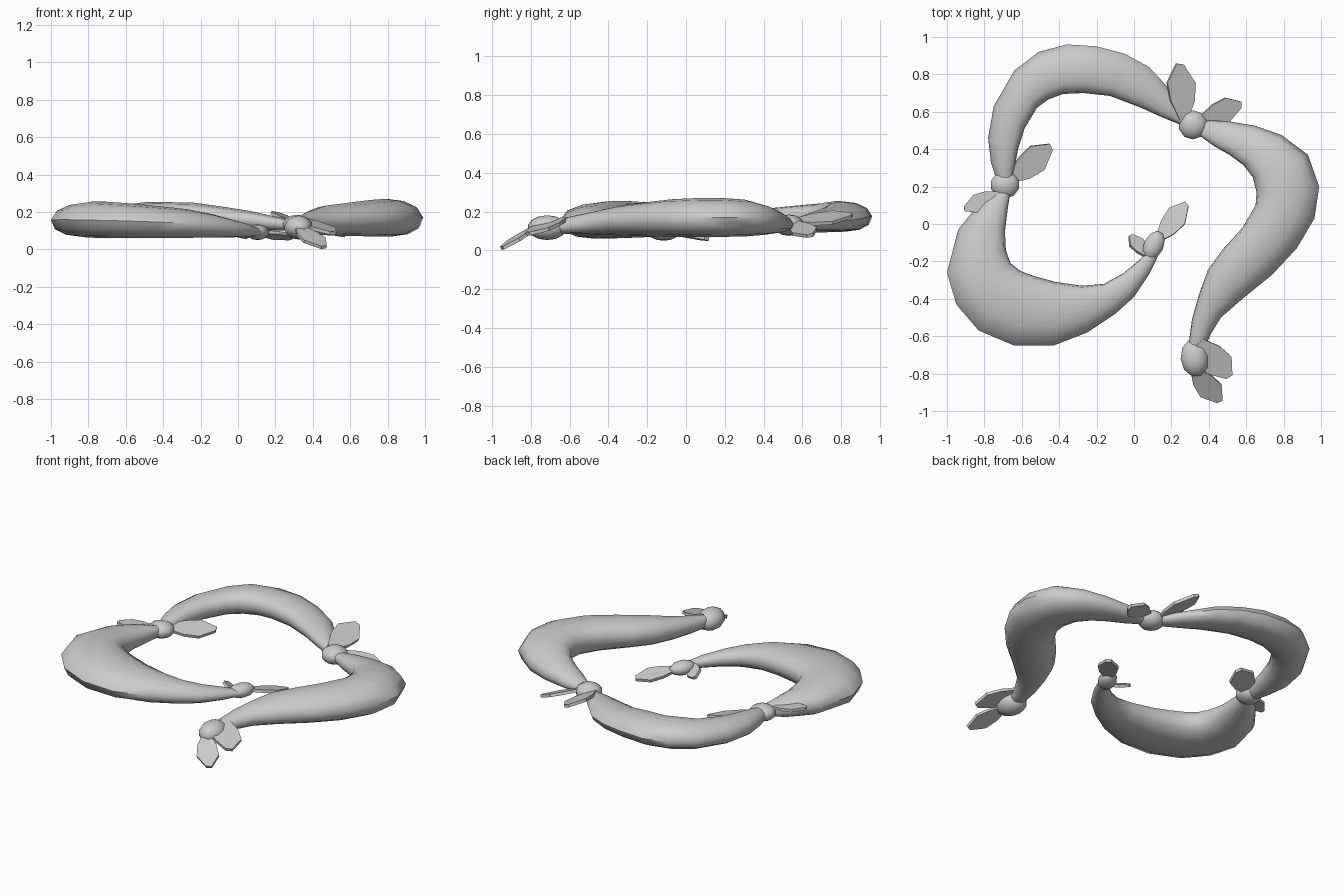
import bpy, bmesh, math
from mathutils import Vector, Matrix

if "Cube" in bpy.data.objects:
    bpy.data.objects.remove(bpy.data.objects["Cube"])


def finish(name, bm, angle):
    bmesh.ops.recalc_face_normals(bm, faces=bm.faces)
    me = bpy.data.meshes.new(name)
    bm.to_mesh(me)
    bm.free()
    ob = bpy.data.objects.new(name, me)
    bpy.context.collection.objects.link(ob)
    bpy.ops.object.select_all(action='DESELECT')
    ob.select_set(True)
    bpy.context.view_layer.objects.active = ob
    if angle:
        bpy.ops.object.shade_smooth_by_angle(angle=math.radians(angle))
    return ob


def lerp_keys(keys, t):
    for a, b in zip(keys, keys[1:]):
        if t <= b[0] + 1e-6:
            f = (t - a[0]) / (b[0] - a[0])
            return [a[i] + (b[i] - a[i]) * f for i in (1, 2)]
    return keys[-1][1:]


def swag(name, rings, zkeys, sides=12):
    """Loft: each ring is (inner x, inner y, outer x, outer y); zkeys are (t, bottom, top)."""
    bm = bmesh.new()
    loops = []
    for k, (ix, iy, ox, oy) in enumerate(rings):
        lo, hi = lerp_keys(zkeys, k / (len(rings) - 1))
        i, o = Vector((ix, iy)), Vector((ox, oy))
        loop = []
        for s in range(sides):
            a = 2 * math.pi * s / sides
            c, sn = math.cos(a), math.sin(a)
            # crest of the cloth leans to the inner side
            u = 0.5 + 0.5 * c - (0.07 * sn if sn > 0 else 0)
            u = min(max(u, 0), 1)
            h = math.copysign(abs(sn) ** 0.85, sn)
            p = i.lerp(o, u)
            loop.append(bm.verts.new((p.x, p.y, (lo + hi) / 2 + h * (hi - lo) / 2)))
        loops.append(loop)
    for a, b in zip(loops, loops[1:]):
        for s in range(sides):
            n = (s + 1) % sides
            bm.faces.new((a[s], a[n], b[n], b[s]))
    bm.faces.new(loops[0])
    bm.faces.new(loops[-1])
    return finish(name, bm, 50)


def knot(name, loc, size, turn):
    bm = bmesh.new()
    m = (Matrix.Translation(loc) @ Matrix.Rotation(math.radians(turn), 4, 'Z')
         @ Matrix.Diagonal((*size, 1)))
    bmesh.ops.create_uvsphere(bm, u_segments=10, v_segments=7, radius=1, matrix=m)
    return finish(name, bm, 50)


def tail(name, base, tip, width, roll=0, thick=0.018):
    """Flat pointed cloth end from base to tip."""
    base, tip = Vector(base), Vector(tip)
    d = tip - base
    side = Vector((-d.y, d.x, 0)).normalized()
    side = Matrix.Rotation(math.radians(roll), 3, d) @ side
    up = d.cross(side).normalized()
    outline = [(0, .15), (.35, .42), (.68, .5), (1, .12), (.97, -.12),
               (.62, -.5), (.3, -.42), (0, -.15)]
    bm = bmesh.new()
    rows = [[bm.verts.new(base + d * t + side * w * width + up * s * thick / 2)
             for t, w in outline] for s in (1, -1)]
    bm.faces.new(rows[0])
    bm.faces.new(rows[1][::-1])
    n = len(outline)
    for k in range(n):
        j = (k + 1) % n
        bm.faces.new((rows[0][k], rows[1][k], rows[1][j], rows[0][j]))
    return finish(name, bm, 0)


# Draped cloth swags
swag("front_swag", [
    (-.66, .18, -.73, .18), (-.675, .08, -.82, .12), (-.69, -.04, -.94, -.03),
    (-.685, -.14, -1, -.26), (-.66, -.21, -.95, -.43), (-.61, -.25, -.83, -.57),
    (-.53, -.28, -.64, -.65), (-.42, -.31, -.43, -.65), (-.28, -.33, -.25, -.58),
    (-.16, -.32, -.10, -.48), (-.06, -.265, 0, -.39), (.02, -.2, .08, -.27),
    (.07, -.15, .125, -.18)],
    [(0, .11, .18), (.15, .08, .22), (.28, .065, .255), (.45, .06, .255),
     (.65, .062, .22), (.85, .065, .155), (1, .07, .115)])
swag("back_swag", [
    (-.66, .22, -.73, .22), (-.64, .29, -.765, .33), (-.62, .4, -.78, .46),
    (-.585, .51, -.75, .63), (-.52, .62, -.64, .82), (-.46, .665, -.51, .92),
    (-.38, .695, -.36, .96), (-.27, .7, -.2, .95), (-.13, .685, -.05, .91),
    (.03, .625, .08, .84), (.14, .575, .19, .72), (.25, .53, .29, .6)],
    [(0, .11, .18), (.2, .09, .22), (.45, .095, .255), (.65, .1, .25),
     (.85, .1, .2), (1, .1, .16)])
swag("right_swag", [
    (.34, .48, .37, .555), (.43, .415, .5, .55), (.51, .37, .65, .525),
    (.585, .315, .79, .475), (.635, .25, .93, .37), (.655, .17, .99, .2),
    (.65, .1, .965, .03), (.58, -.02, .87, -.13), (.475, -.135, .74, -.27),
    (.395, -.245, .58, -.4), (.35, -.37, .465, -.5), (.31, -.51, .41, -.59),
    (.29, -.66, .375, -.67)],
    [(0, .1, .16), (.18, .085, .215), (.36, .07, .27), (.55, .068, .27),
     (.75, .075, .235), (.9, .085, .19), (1, .085, .16)])

# Knots
knot("left_knot", (-.69, .21, .145), (.08, .075, .05), 0)
knot("back_knot", (.315, .53, .13), (.08, .08, .055), 0)
knot("inner_end_knot", (.105, -.115, .092), (.085, .055, .042), 65)
knot("front_end_knot", (.325, -.715, .117), (.105, .078, .064), 95)

# Loose cloth ends, two per knot
for i, args in enumerate([
    ((-.66, .24, .15), (-.44, .415, .13), .15, 15),
    ((-.72, .16, .17), (-.91, .08, .18), .10, 0),
    ((.265, .56, .15), (.245, .86, .18), .16, 20),
    ((.36, .56, .14), (.575, .64, .075), .13, 15),
    ((.13, -.08, .09), (.285, .11, .06), .12, -10),
    ((.07, -.17, .10), (-.02, -.06, .08), .09, 35),
    ((.35, -.63, .16), (.51, -.82, .085), .16, 0),
    ((.32, -.78, .12), (.46, -.95, .01), .13, 10)]):
    tail(f"cloth_end_{i + 1}", *args)
